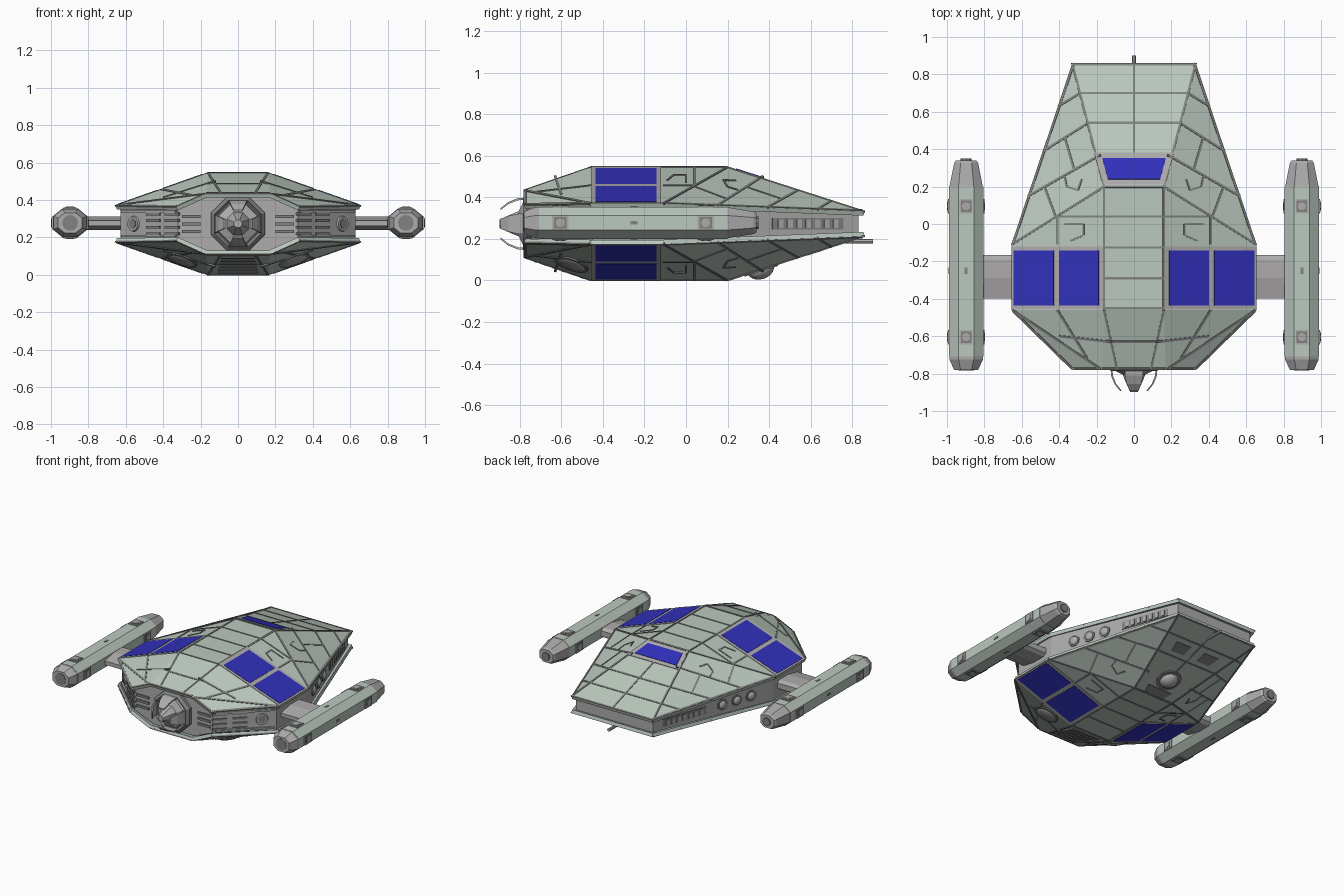
import bpy, bmesh
from math import pi, sin, cos
from mathutils import Vector as Vec
from mathutils.bvhtree import BVHTree

if "Cube" in bpy.data.objects:
    bpy.data.objects.remove(bpy.data.objects["Cube"])

C = 0.2725  # mid height of the hull


def material(name, r, g, b):
    m = bpy.data.materials.new(name)
    m.diffuse_color = (r, g, b, 1)
    m.use_nodes = True
    m.node_tree.nodes["Principled BSDF"].inputs["Base Color"].default_value = m.diffuse_color
    return m


GREEN = material("hull_green", .50, .58, .52)
GREY = material("trim_grey", .42, .41, .41)
DARK = material("dark_grey", .22, .23, .22)
BLUE = material("panel_blue", .03, .03, .50)


def make(name, part, mat):
    me = bpy.data.meshes.new(name)
    me.from_pydata([tuple(v) for v in part[0]], [], part[1])
    bm = bmesh.new()
    bm.from_mesh(me)
    bmesh.ops.recalc_face_normals(bm, faces=bm.faces)
    bm.to_mesh(me)
    bm.free()
    me.materials.append(mat)
    ob = bpy.data.objects.new(name, me)
    bpy.context.collection.objects.link(ob)
    return ob


def loft(part, rings):
    V, F = part
    b, n = len(V), len(rings[0])
    for r in rings:
        V.extend(r)
    for k in range(len(rings) - 1):
        for i in range(n):
            j = (i + 1) % n
            F.append((b + k*n + i, b + k*n + j, b + k*n + n + j, b + k*n + n + i))
    F.append(tuple(range(b, b + n)))
    F.append(tuple(range(b + (len(rings) - 1)*n, b + len(rings)*n)))


def box(part, c, u, n, w, h, t):
    """Box at c: w along u, h across, t out along n."""
    c, u, n = Vec(c), Vec(u).normalized(), Vec(n).normalized()
    v = n.cross(u)
    loft(part, [[c + u*a*w/2 + v*b*h/2 + n*d for a, b in ((-1, -1), (1, -1), (1, 1), (-1, 1))]
                for d in (-.01, t)])


def disc(part, c, n, r, t, sides=16, taper=1):
    c, n = Vec(c), Vec(n).normalized()
    u = n.orthogonal().normalized()
    v = n.cross(u)
    loft(part, [[c + (u*cos(2*pi*i/sides) + v*sin(2*pi*i/sides))*r*k + n*d for i in range(sides)]
                for d, k in ((-.01, 1), (t, taper))])


def dome(name, c, n, r, flat, mat):
    bpy.ops.mesh.primitive_uv_sphere_add(segments=20, ring_count=10, radius=r, location=c)
    ob = bpy.context.object
    ob.name = name
    ob.scale.z = flat
    ob.rotation_euler = Vec(n).to_track_quat('Z', 'Y').to_euler()
    ob.data.materials.append(mat)
    bpy.ops.object.shade_smooth()


# hull shell: half points, mirrored in x; index +7 is the mirrored side
HALF = [(.16, .2, .2725), (.16, -.46, .2725), (.655, -.11, .0975), (.655, -.46, .0975),
        (.33, .86, .06), (.17, -.78, .162), (.33, -.78, .09)]
FACES = [(0, 7, 11, 4), (0, 1, 8, 7), (1, 5, 12, 8)]
for f in ((0, 4, 2), (0, 2, 3, 1), (1, 3, 5), (3, 6, 5)):
    FACES += [f, tuple(i + 7 for i in f)]
shell_pts = {s: [Vec((m*x, y, C + s*z)) for m in (1, -1) for x, y, z in HALF] for s in (1, -1)}
TREE = {s: BVHTree.FromPolygons(shell_pts[s], FACES) for s in (1, -1)}


def surf(x, y, s):
    p, n, _, _ = TREE[s].ray_cast(Vec((x, y, C + 2*s)), Vec((0, 0, -s)))
    return p, (n if n.z*s > 0 else -n)


def plate(part, pts, s, h, lo=-.006):
    """Thin plate lying on the hull, outlined by xy points."""
    cx, cy = (sum(p[i] for p in pts)/len(pts) for i in (0, 1))
    p, n = surf(cx, cy, s)
    ring = [Vec((x, y, p.z - (n.x*(x - p.x) + n.y*(y - p.y))/n.z)) for x, y in pts]
    loft(part, [[q + n*lo for q in ring], [q + n*h for q in ring]])


def strip(part, a, b, s, w=.012, h=.003):
    a, b = Vec(a), Vec(b)
    d = (b - a).normalized()
    o = Vec((-d.y, d.x))*w/2
    plate(part, [a + o, b + o, b - o, a - o], s, h)


# panel seams: x1, y1, x2, y2 (each is mirrored)
SEAMS = [(.16, .2, .655, -.11), (.16, .2, .16, -.46), (.16, .2, .33, .86), (.16, -.46, .09, -.78),
         (.65, -.46, .18, -.775), (0, .38, 0, .86), (0, .54, .247, .54), (0, .7, .288, .7),
         (.288, .7, .405, .63), (.247, .54, .485, .39), (.18, .37, .565, .15), (.37, .46, .32, .29),
         (.48, .2, .42, .04), (.16, .04, .41, .04), (.41, .04, .41, -.11), (.41, -.46, .25, -.72),
         (0, .2, .16, .2), (0, .04, .16, .04), (0, -.125, .16, -.125), (0, -.29, .16, -.29),
         (0, -.45, .16, -.45), (0, -.63, .12, -.63), (.12, -.63, .40, -.60),
         (.645, -.1, .325, .85), (0, .853, .325, .853), (.648, -.12, .648, -.45),
         (.645, -.465, .33, -.773), (0, -.774, .17, -.774), (.18, -.774, .32, -.774)]
NOTCHES = [((.37, .0), (.27, .0), (.27, -.06), (.34, -.09)), ((.37, .25), (.36, .2), (.3, .18), (.28, .24))]

for s, side in ((1, "upper"), (-1, "lower")):
    ob = make(side + "_shell", (shell_pts[s], FACES), GREEN)
    if ob.data.polygons[0].normal.z*s < 0:
        ob.data.flip_normals()
    mod = ob.modifiers.new("thickness", 'SOLIDIFY')
    mod.thickness, mod.offset = .022, -1
    seams, frames, cells, notch = ([], []), ([], []), ([], []), ([], [])
    for m in (1, -1):
        for x1, y1, x2, y2 in SEAMS:
            strip(seams, (m*x1, y1), (m*x2, y2), s)
        for pts in NOTCHES:
            for a, b in zip(pts, pts[1:]):
                strip(notch, (m*a[0], a[1]), (m*b[0], b[1]), s, .009, .004)
        rect = lambda a, b, c, d: [(m*a, c), (m*b, c), (m*b, d), (m*a, d)]
        plate(frames, rect(.163, .652, -.455, -.12), s, .003)
        plate(cells, rect(.187, .4, -.435, -.142), s, .005)
        plate(cells, rect(.428, .642, -.435, -.142), s, .005)
    if s == 1:  # rear window
        plate(frames, [(-.21, .38), (.21, .38), (.16, .21), (-.16, .21)], s, .004)
        plate(cells, [(-.17, .352), (.17, .352), (.14, .238), (-.14, .238)], s, .007)
    make(side + "_seams", seams, DARK)
    make(side + "_notches", notch, DARK)
    make(side + "_panel_frames", frames, GREY)
    make(side + "_blue_panels", cells, BLUE)

# belly: sensor dome, hatches, front lenses and grille
belly = ([], [])
p, n = surf(0, .36, -1)
disc(belly, p, n, .085, .008, 20)
dome("belly_dome", p, n, .065, .7, GREY)
plate(belly, [(-.1, .27), (.1, .27), (.08, .21), (-.08, .21)], -1, .004)
for m in (1, -1):
    plate(belly, [(m*.06, .66), (m*.18, .66), (m*.16, .58), (m*.06, .58)], -1, .004)
    p, n = surf(m*.3, -.55, -1)
    disc(belly, p, n, .085, .007, 24)
    dome("belly_lens", p, n, .072, .25, GREY)
for k in range(6):
    y = -.5 - .045*k
    strip(belly, (-.11 + .004*k, y), (.11 - .004*k, y), -1, .018, .004)
make("belly_fittings", belly, DARK)

# core between the shells
bm = bmesh.new()
for m in (1, -1):
    for t in (1, -1):
        for x, y, z in ((.628, -.11, .085), (.628, -.45, .085), (.312, .83, .045),
                        (.32, -.745, .078), (.165, -.745, .142)):
            bm.verts.new((m*x, y, C + t*z))
bmesh.ops.convex_hull(bm, input=bm.verts)
me = bpy.data.meshes.new("core")
bm.to_mesh(me)
bm.free()
me.materials.append(GREY)
bpy.context.collection.objects.link(bpy.data.objects.new("core", me))

# wall fittings: vents, domes and ports
trim, vents = ([], []), ([], [])
for m in (1, -1):
    a, b = Vec((m*.628, -.11, C)), Vec((m*.312, .83, C))
    u = (b - a).normalized()
    n = Vec((m*u.y, -m*u.x, 0))
    box(vents, a.lerp(b, .74), u, n, .36, .055, .004)
    for k in range(7):
        box(trim, a.lerp(b, .6 + .047*k), u, n, .026, .04, .01)
    for t in (.18, .3, .42):
        disc(vents, a.lerp(b, t), n, .042, .006)
        dome("side_dome", a.lerp(b, t), n, .032, .6, GREY)
    a, b = Vec((m*.32, -.745, C)), Vec((m*.628, -.45, C))
    u = (b - a).normalized()
    n = Vec((m*u.y, -m*u.x, 0))
    disc(trim, a.lerp(b, .77), n, .045, .01, 16, .85)
    disc(vents, a.lerp(b, .77), n, .025, .014)
    for k in range(4):
        for t in (.1, .42):
            box(vents, a.lerp(b, t) + Vec((0, 0, .035*(k - 1.5))), u, n, .1, .014, .008)
    for z in (-.065, .065):
        box(trim, a.lerp(b, .5) + Vec((0, 0, z)), u, n, .4, .012, .012)
    for k in range(3):
        box(vents, (m*.25, -.745, C + .04*(k - 1)), (1, 0, 0), (0, -1, 0), .1, .016, .01)
make("wall_trim", trim, GREY)
make("wall_vents", vents, DARK)


def ring_y(r, y, n=8):
    return [Vec((r*cos(2*pi*(i + .5)/n), y, C + r*sin(2*pi*(i + .5)/n))) for i in range(n)]


# nose emitter with four curved claws
nose, collar, claws = ([], []), ([], []), ([], [])
loft(collar, [ring_y(.155, -.72), ring_y(.155, -.765), ring_y(.135, -.785), ring_y(.12, -.77)])
loft(nose, [ring_y(.125, -.74), ring_y(.11, -.785), ring_y(.065, -.805), ring_y(.055, -.83), ring_y(.022, -.898)])
make("nose_collar", collar, DARK)
make("nose_emitter", nose, GREY)
for q in range(4):
    e, f = Vec((cos(q*pi/2), 0, sin(q*pi/2))), Vec((-sin(q*pi/2), 0, cos(q*pi/2)))
    path = ((.125, -.77, .05), (.123, -.81, .048), (.105, -.855, .038), (.075, -.893, .024))
    loft(claws, [[Vec((0, y, C)) + e*(r + d) + f*w*g for d, g in ((0, -1), (0, 1), (-.01, 1), (-.01, -1))]
                 for r, y, w in path])
make("nose_claws", claws, GREY)

# tail antenna
ant = ([], [])
disc(ant, (0, .65, .188), (0, 1, 0), .011, .25, 8)
box(ant, (0, .72, .19), (0, 1, 0), (0, 0, 1), .03, .02, .04)
make("antenna", ant, GREY)

# engine pods and their pylons
OCT = ((.042, .077), (.092, .036), (.092, -.036), (.042, -.077),
       (-.042, -.077), (-.092, -.036), (-.092, .036), (-.042, .077))
for m, side in ((1, "right"), (-1, "left")):
    X = m*.8975
    sec = lambda y, k: [Vec((X + x*k, y, C + .005 + z*k)) for x, z in OCT]
    body, caps, holes, pylon = ([], []), ([], []), ([], []), ([], [])
    loft(body, [sec(-.708, 1), sec(.2, 1)])
    loft(caps, [sec(-.70, .97), sec(-.725, .97), sec(-.78, .7)])
    loft(caps, [sec(.195, .98), sec(.325, .7), sec(.34, .6)])
    disc(holes, (X, -.78, C + .005), (0, -1, 0), .042, .003)
    disc(holes, (X, .34, C + .005), (0, 1, 0), .03, .01, 8)
    for d, off in (((0, 0, 1), .077), ((0, 0, -1), .077), ((1, 0, 0), .092), ((-1, 0, 0), .092)):
        for y in (-.605, .095):
            c = Vec((X, y, C + .005)) + Vec(d)*off
            box(caps, c, (0, 1, 0), d, .078, .07, .006)
            box(holes, c, (0, 1, 0), d, .062, .055, .0075)
            disc(caps, c, d, .022, .01, 12)
        box(holes, Vec((X, -.25, C + .005)) + Vec(d)*off, (0, 1, 0), d, .035, .015, .003)
    loft(pylon, [[Vec((m*x, y, C + .003 + z)) for y, z in
                  ((-.166, .02), (-.19, .036), (-.29, .036), (-.397, .014),
                   (-.397, -.014), (-.29, -.036), (-.19, -.036), (-.166, -.02))] for x in (.6, .83)])
    make(side + "_pod_body", body, GREEN)
    make(side + "_pod_caps", caps, GREY)
    make(side + "_pod_ports", holes, DARK)
    make(side + "_pylon", pylon, GREY)
